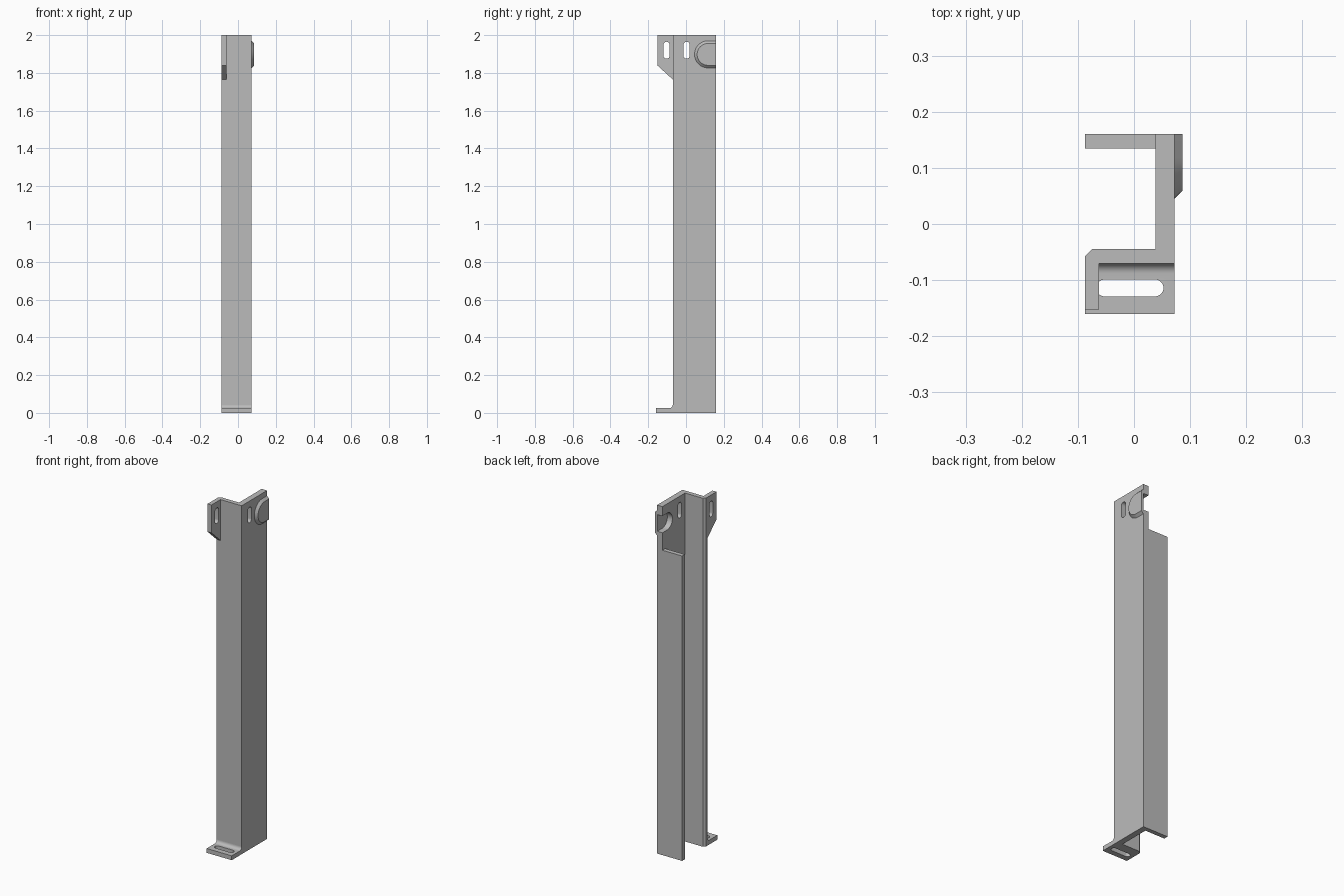
import bpy, bmesh, math
from mathutils import Vector

cube = bpy.data.objects.get("Cube")
if cube:
    bpy.data.objects.remove(cube, do_unlink=True)

steel = bpy.data.materials.new("grey_steel")
steel.use_nodes = True
GREY = (0.5, 0.5, 0.5, 1)
steel.diffuse_color = GREY
steel.node_tree.nodes["Principled BSDF"].inputs["Base Color"].default_value = GREY

X0, X1 = -0.087, 0.072      # outer faces of the channel
WEB = 0.038                 # inner face of the side web
SHEET = 0.025               # sheet thickness
BACK, FRONT = 0.16, -0.07


def place(axis, u, v, w):
    """Map a profile point and a depth to space for the given extrusion axis."""
    return Vector((w, u, v)) if axis == "x" else Vector((u, v, w))


def prism(name, axis, profile, lo, hi, top_profile=None):
    bm = bmesh.new()
    a = [bm.verts.new(place(axis, u, v, lo)) for u, v in profile]
    b = [bm.verts.new(place(axis, u, v, hi)) for u, v in (top_profile or profile)]
    bm.faces.new(a[::-1])
    bm.faces.new(b)
    n = len(a)
    for i in range(n):
        j = (i + 1) % n
        bm.faces.new((a[i], a[j], b[j], b[i]))
    bmesh.ops.recalc_face_normals(bm, faces=bm.faces)
    mesh = bpy.data.meshes.new(name)
    bm.to_mesh(mesh)
    bm.free()
    mesh.materials.append(steel)
    ob = bpy.data.objects.new(name, mesh)
    bpy.context.collection.objects.link(ob)
    return ob


def arc(cu, cv, r, start, end, steps=16):
    angles = [math.radians(start + (end - start) * i / steps) for i in range(steps + 1)]
    return [(cu + r * math.cos(t), cv + r * math.sin(t)) for t in angles]


def slot(cu, cv, r, half, upright):
    """Stadium outline; half is the distance from the centre to each arc centre."""
    if upright:
        return arc(cu, cv + half, r, 0, 180) + arc(cu, cv - half, r, 180, 360)
    return arc(cu + half, cv, r, -90, 90) + arc(cu - half, cv, r, 90, 270)


def cut(target, cutter):
    cutter.hide_render = True
    mod = target.modifiers.new("cut", "BOOLEAN")
    mod.operation, mod.solver, mod.object = "DIFFERENCE", "EXACT", cutter
    bpy.context.view_layer.objects.active = target
    bpy.ops.object.modifier_apply(modifier=mod.name)
    bpy.data.objects.remove(cutter, do_unlink=True)


def dome(r, end):
    """Half-stadium outline of the pressed boss, open towards the back edge."""
    return [(end, BOSS_Z + r)] + arc(BOSS_Y, BOSS_Z, r, 90, 270, 24) + [(end, BOSS_Z - r)]


# Front wall and side web, one bent section with a clipped outer corner
inner = FRONT + SHEET
column = prism("front_wall_and_web", "z",
               [(X0, FRONT), (X1, FRONT), (X1, BACK), (WEB, BACK), (WEB, inner),
                (X0 + 0.012, inner), (X0, inner - 0.012)], 0, 2)

# Rear flange, stopping short of the top
prism("rear_flange", "z",
      [(X0, BACK - SHEET), (WEB, BACK - SHEET), (WEB, BACK), (X0, BACK)], 0, 1.75)

# Upper mounting tab with sloped lower edge
tab = prism("mounting_tab", "x",
            [(FRONT, 2), (-0.152, 2), (-0.152, 1.84), (FRONT, 1.765)], X0, X0 + SHEET)

# Foot with a filleted bend into the front wall
R = 0.018
foot = prism("foot", "x",
             [(FRONT, 0), (-0.16, 0), (-0.16, SHEET)]
             + arc(FRONT - R, SHEET + R, R, -90, 0, 8), X0, X1)

# Pressed boss with chamfered rim, hollow on the inside
BOSS_Y, BOSS_Z = 0.117, 1.898
prism("boss", "x", dome(0.072, BACK), X1, X1 + 0.014, dome(0.058, BACK))
cut(column, prism("recess_cutter", "x", dome(0.048, BACK + 0.05), 0, X1 - 0.002))

# Bolt slots
cut(column, prism("web_slot_cutter", "x", slot(0.003, 1.92, 0.016, 0.029, True), 0, 0.2))
cut(tab, prism("tab_slot_cutter", "x", slot(-0.103, 1.92, 0.016, 0.029, True), -0.2, 0))
cut(foot, prism("foot_slot_cutter", "z", slot(-0.0075, -0.114, 0.015, 0.045, False), -0.1, 0.1))

# Smooth the rounded bends while keeping the folded edges sharp
for ob in list(bpy.context.scene.objects):
    if ob.type == "MESH":
        bpy.ops.object.select_all(action="DESELECT")
        ob.select_set(True)
        bpy.context.view_layer.objects.active = ob
        bpy.ops.object.shade_smooth_by_angle(angle=math.radians(30))
